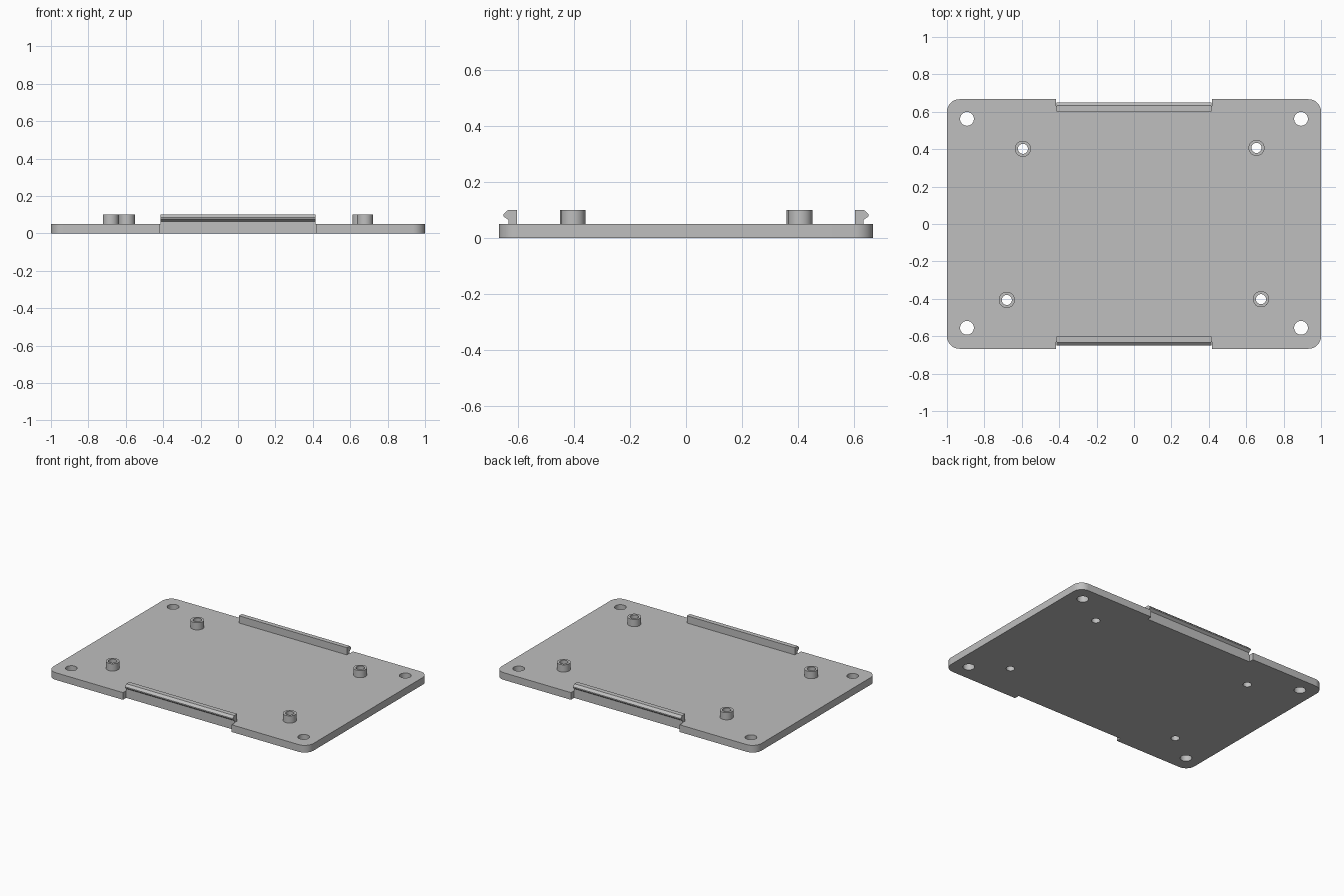
import bpy
import bmesh
from math import cos, sin, pi
from mathutils import Vector

cube = bpy.data.objects.get("Cube")
if cube:
    bpy.data.objects.remove(cube, do_unlink=True)

HALF_X, HALF_Y, THICK, TOP = 1.0, 0.667, 0.05, 0.1
CORNER_R = 0.067
NOTCH_X, NOTCH_Y = 0.418, 0.632
SCREW_HOLES = [(-0.893, 0.562), (0.893, 0.562), (-0.893, -0.555), (0.893, -0.555)]
STANDOFFS = [(-0.594, 0.402), (0.655, 0.407), (-0.68, -0.406), (0.679, -0.402)]
SCREW_R, POST_R, BORE_R = 0.037, 0.043, 0.027

grey = bpy.data.materials.new("plain_grey")
grey.use_nodes = True
colour = (0.52, 0.52, 0.52, 1)
grey.diffuse_color = colour
grey.node_tree.nodes["Principled BSDF"].inputs["Base Color"].default_value = colour


def add_prism(bm, points, offset):
    """Extrude a closed outline along an offset."""
    face = bm.faces.new([bm.verts.new(p) for p in points])
    extruded = bmesh.ops.extrude_face_region(bm, geom=[face], use_keep_orig=True)
    verts = [g for g in extruded["geom"] if isinstance(g, bmesh.types.BMVert)]
    bmesh.ops.translate(bm, verts=verts, vec=Vector(offset))


def circle(x, y, r, z, n=40):
    return [(x + r * cos(2 * pi * i / n), y + r * sin(2 * pi * i / n), z) for i in range(n)]


def make_object(name, bm):
    bmesh.ops.recalc_face_normals(bm, faces=bm.faces)
    mesh = bpy.data.meshes.new(name)
    bm.to_mesh(mesh)
    bm.free()
    mesh.materials.append(grey)
    obj = bpy.data.objects.new(name, mesh)
    bpy.context.collection.objects.link(obj)
    return obj


def activate(obj):
    bpy.ops.object.select_all(action='DESELECT')
    obj.select_set(True)
    bpy.context.view_layer.objects.active = obj


# Base plate: rounded corners and a shallow notch in each long edge
quarter = [(NOTCH_X, NOTCH_Y), (NOTCH_X, HALF_Y)]
for i in range(13):
    a = pi / 2 * (1 - i / 12)
    quarter.append((HALF_X - CORNER_R + CORNER_R * cos(a),
                    HALF_Y - CORNER_R + CORNER_R * sin(a)))
right = quarter + [(x, -y) for x, y in reversed(quarter)]
outline = right + [(-x, y) for x, y in reversed(right)]
bm = bmesh.new()
add_prism(bm, [(x, y, 0) for x, y in outline], (0, 0, THICK))
plate = make_object("base_plate", bm)

# Screw holes and standoff bores cut through the plate
bm = bmesh.new()
for spots, radius in ((SCREW_HOLES, SCREW_R), (STANDOFFS, BORE_R)):
    for x, y in spots:
        add_prism(bm, circle(x, y, radius, -0.05), (0, 0, 0.2))
cutter = make_object("hole_cutter", bm)
cutter.hide_render = True
activate(plate)
cut = plate.modifiers.new("holes", 'BOOLEAN')
cut.object = cutter
cut.operation = 'DIFFERENCE'
cut.solver = 'EXACT'
bpy.ops.object.modifier_apply(modifier=cut.name)
bpy.data.objects.remove(cutter, do_unlink=True)
bpy.ops.object.shade_smooth_by_angle(angle=pi / 6)

# Hollow standoffs
for index, (x, y) in enumerate(STANDOFFS):
    bm = bmesh.new()
    rings = [[bm.verts.new(p) for p in circle(x, y, r, z)]
             for r, z in ((BORE_R, THICK), (BORE_R, TOP), (POST_R, TOP), (POST_R, THICK))]
    for a, b in zip(rings, rings[1:]):
        for i in range(len(a)):
            j = (i + 1) % len(a)
            bm.faces.new((a[i], a[j], b[j], b[i]))
    # Outward normals point away from the wall centre of the tube
    post = make_object(f"standoff_{index + 1}", bm)
    activate(post)
    bpy.ops.object.shade_smooth_by_angle(angle=pi / 6)

# Hooked snap rails above the notches
hook = [(0.602, THICK), (0.602, TOP), (0.634, TOP), (0.65, 0.085),
        (0.65, 0.077), (NOTCH_Y, 0.064), (NOTCH_Y, THICK)]
for name, side in (("front_snap_rail", -1), ("back_snap_rail", 1)):
    bm = bmesh.new()
    add_prism(bm, [(-0.415, side * y, z) for y, z in hook], (0.83, 0, 0))
    make_object(name, bm)
